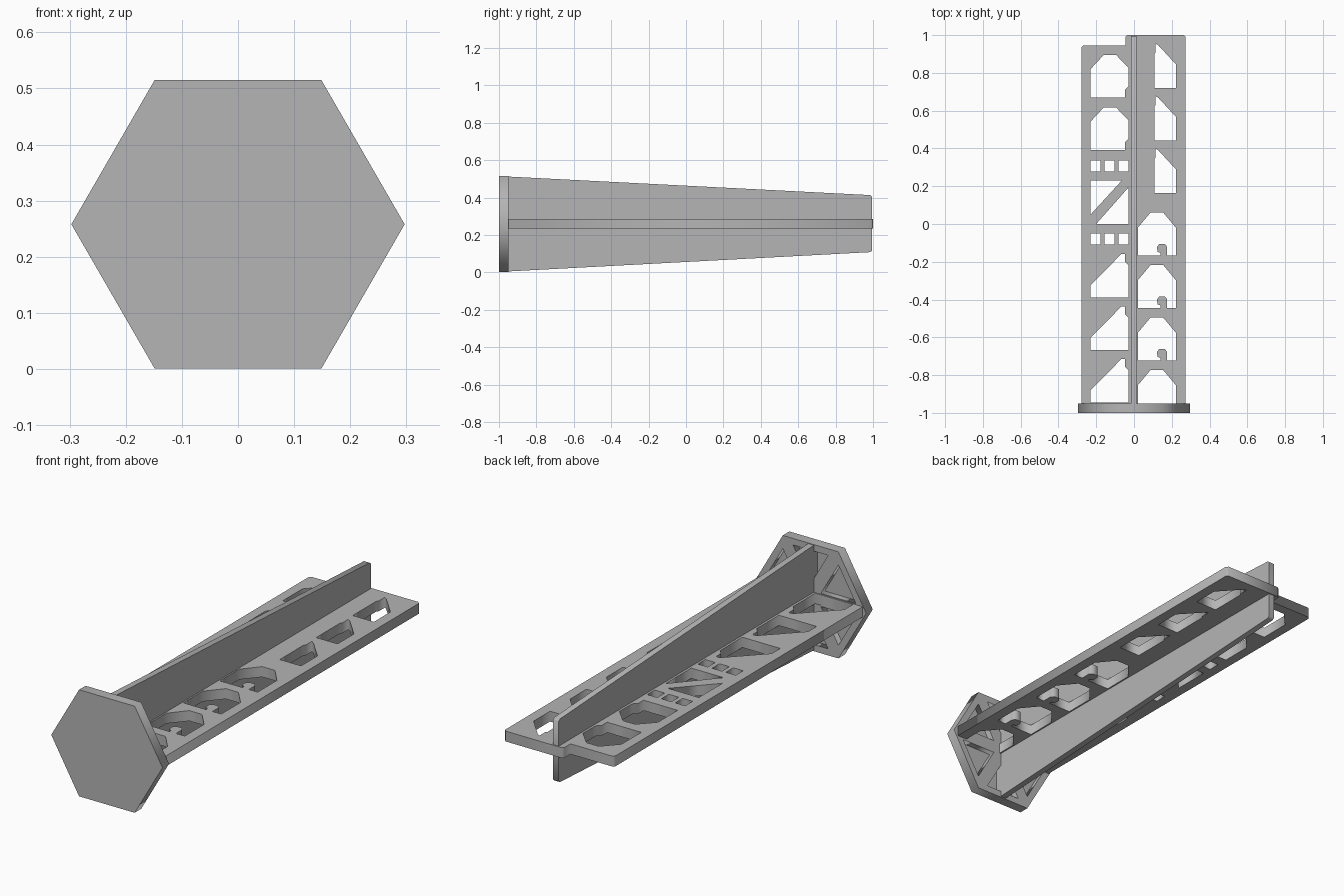
import bpy
from math import cos, sin, radians

cube = bpy.data.objects.get("Cube")
if cube:
    bpy.data.objects.remove(cube, do_unlink=True)

grey = bpy.data.materials.new("plain grey")
grey.use_nodes = True
colour = (0.46, 0.46, 0.46, 1)
grey.diffuse_color = colour
grey.node_tree.nodes["Principled BSDF"].inputs["Base Color"].default_value = colour


def sheet(name, outlines, thickness, location, rotation=(0, 0, 0)):
    """Flat sheet: the first outline is the edge, the others are holes."""
    curve = bpy.data.curves.new(name, "CURVE")
    curve.dimensions = "2D"
    curve.fill_mode = "BOTH"
    curve.extrude = thickness / 2
    for points in outlines:
        spline = curve.splines.new("POLY")
        spline.points.add(len(points) - 1)
        for p, (x, y) in zip(spline.points, points):
            p.co = (x, y, 0, 1)
        spline.use_cyclic_u = True
    curve.materials.append(grey)
    obj = bpy.data.objects.new(name, curve)
    obj.location = location
    obj.rotation_euler = [radians(a) for a in rotation]
    bpy.context.collection.objects.link(obj)
    bpy.ops.object.select_all(action="DESELECT")
    bpy.context.view_layer.objects.active = obj
    obj.select_set(True)
    bpy.ops.object.convert(target="MESH")
    return obj


def shifted(points, dy, floor=-0.955):
    return [(x, max(y + dy, floor)) for x, y in points]


def box(x0, x1, y0, y1):
    return [(x0, y0), (x1, y0), (x1, y1), (x0, y1)]


MID = 0.258
STEP = -0.278

# Hexagonal head: solid face with a ribbed back
R = 0.297
hexagon = [(R * cos(radians(a)), R * sin(radians(a))) for a in range(0, 360, 60)]
pockets = []
for i in range(6):
    tri = [(0, 0), hexagon[i], hexagon[(i + 1) % 6]]
    cx, cy = sum(p[0] for p in tri) / 3, sum(p[1] for p in tri) / 3
    pockets.append([(cx + (x - cx) * 0.63, cy + (y - cy) * 0.63) for x, y in tri])
sheet("head_face", [hexagon], 0.02, (0, -0.99, MID), (90, 0, 0))
sheet("head_ribs", [hexagon] + pockets, 0.03, (0, -0.965, MID), (90, 0, 0))

# Upright tapered blade
blade = [(-0.985, 0.005), (-0.95, 0.005), (0.985, 0.108), (0.995, 0.116),
         (0.995, 0.405), (0.985, 0.413), (-0.95, 0.512), (-0.985, 0.512)]
sheet("upright_blade", [blade], 0.03, (-0.002, 0, 0), (90, 0, 90))

# Hole shapes of the flat blade
arch_left = [(-0.23, 0.67), (-0.23, 0.82), (-0.16, 0.895), (-0.095, 0.895),
             (-0.028, 0.825), (-0.028, 0.73), (-0.048, 0.71), (-0.048, 0.67)]
wedge_left = [(-0.23, -0.39), (-0.23, -0.325), (-0.068, -0.16), (-0.048, -0.16),
              (-0.048, -0.2), (-0.028, -0.22), (-0.028, -0.39)]
brace_holes = [[(-0.23, 0.23), (-0.065, 0.23), (-0.23, 0.05)],
               [(-0.028, 0.195), (-0.028, 0), (-0.2, 0)]]
wedge_right = [(0.108, 0.72), (0.108, 0.9), (0.115, 0.91), (0.115, 0.955),
               (0.13, 0.945), (0.222, 0.845), (0.222, 0.72)]
arch = [(0.222, -0.167), (0.222, -0.02), (0.155, 0.06),
        (0.087, 0.06), (0.02, -0.02), (0.02, -0.167)]
knob = [(0.14, -0.167), (0.14, -0.153), (0.124, -0.147), (0.122, -0.12),
        (0.135, -0.105), (0.162, -0.105), (0.175, -0.12), (0.175, -0.167)]

holes = list(brace_holes)
holes += [shifted(arch_left, STEP * i) for i in range(2)]
holes += [shifted(wedge_left, STEP * i) for i in range(3)]
holes += [shifted(wedge_right, STEP * i) for i in range(3)]
holes += [shifted(arch + knob, STEP * i) for i in range(3)]
holes.append(shifted(arch, STEP * 3))
for y in (0.278, -0.108):
    holes += [box(x, x + 0.053, y, y + 0.057) for x in (-0.23, -0.156, -0.081)]

# Flat blade with a stepped end
flat = [(-0.278, -0.985), (0.273, -0.985), (0.273, 0.99), (0.263, 1), (-0.037, 1),
        (-0.045, 0.992), (-0.045, 0.945), (-0.268, 0.945), (-0.278, 0.935)]
sheet("flat_blade", [flat] + holes, 0.05, (0, 0, MID + 0.002))
